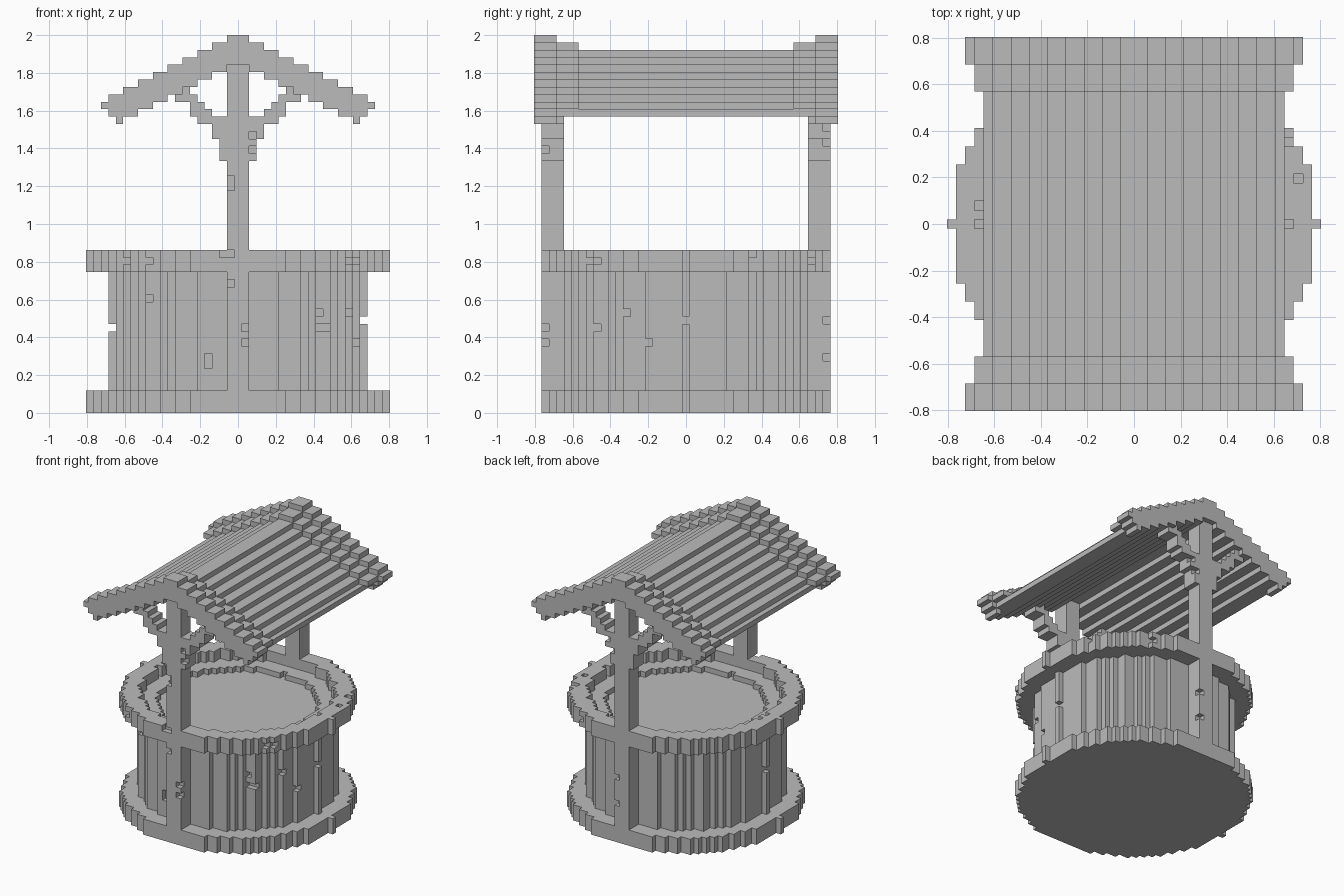
import bpy, bmesh

cube = bpy.data.objects.get("Cube")
if cube:
    bpy.data.objects.remove(cube, do_unlink=True)

U = 2 / 51            # edge length of one block
cells = {}            # block position -> part name


def fill(part, xs, ys, zs):
    """Fill a box of blocks, keeping blocks already placed."""
    for x in xs:
        for y in ys:
            for z in zs:
                cells.setdefault((x, y, z), part)


def disc(part, inner, outer, zs):
    """Fill a round plate or ring, cut flat at the front and back."""
    for x in range(-20, 21):
        for y in range(-19, 20):
            d = x * x + y * y
            if inner < 0 or d > inner * inner:
                if d <= outer * outer:
                    fill(part, [x], [y], zs)


# Posts and their stepped braces
ends = (range(-19, -16), range(17, 20))
brace_steps = {2: (34, 40), 3: (37, 40), 4: (39, 41), 5: (39, 42),
               6: (40, 43), 7: (42, 44), 8: (42, 44)}
for name, ys in zip(("front", "back"), ends):
    fill(name + "_post", range(-1, 2), ys, range(47))
    for x, (low, high) in brace_steps.items():
        fill(name + "_braces", (x, -x), ys, range(low, high))

# Round well: base, water, wall and raised rim
disc("base_ring", -1, 20, range(3))
disc("water", -1, 14, [18])
disc("well_wall", -1, 17, range(3, 18))
disc("well_wall", 14, 17, range(18, 20))
disc("rim_ring", 17, 20, range(19, 22))

# Stepped gable roof, with thicker and wider boards towards the ends
for y in range(-20, 21):
    depth = abs(y)
    layer = 2 if depth >= 18 else 1 if depth >= 15 else 0
    part = ("roof_planks", "inner_gable_boards", "outer_gable_boards")[layer]
    for x in range(-16 - layer, 17 + layer):
        a = abs(x)
        top = 49 + layer - a // 2
        bottom = 47 - a // 2
        if a >= 17:
            bottom = a + 23 if layer == 2 else 41
        elif layer < 2:
            bottom = max(bottom, 40)
        fill(part, [x], [y], range(bottom, top))


def chip(ray):
    """Knock out the first block met along a line."""
    for cell in ray:
        if cell in cells:
            del cells[cell]
            return


# Worn chips on the front, the left side, the rim and the back post
front_chips = [(-1, 30), (-1, 31), (-1, 17), (1, 11), (1, 9), (-1, 21), (-2, 21),
               (-4, 6), (-4, 7), (-12, 15), (11, 13), (12, 11), (-15, 20),
               (-12, 20), (15, 20), (2, 37), (2, 35)]
for x, z in front_chips:
    chip((x, y, z) for y in range(-20, 21))
side_chips = [(-8, 13), (-12, 11), (-5, 9), (0, 12), (-12, 20), (9, 21),
              (17, 20), (19, 12), (19, 7), (19, 38), (19, 36)]
for y, z in side_chips:
    chip((x, y, z) for x in range(20, -21, -1))
for x, y, z in [(-17, 0, 11), (18, 5, 21), (-17, 2, 21)]:
    chip([(x, y, z)])

# One stone-grey material
grey = bpy.data.materials.new("stone_grey")
grey.use_nodes = True
colour = (0.5, 0.5, 0.5, 1)
grey.diffuse_color = colour
grey.node_tree.nodes["Principled BSDF"].inputs["Base Color"].default_value = colour


def build(part):
    """Skin the exposed sides of a part's blocks and merge flat areas."""
    bm = bmesh.new()
    verts = {}

    def corner(p):
        if p not in verts:
            verts[p] = bm.verts.new(((p[0] - 0.5) * U, (p[1] - 0.5) * U, p[2] * U))
        return verts[p]

    for cell in [c for c, owner in cells.items() if owner == part]:
        for axis in range(3):
            for side in (0, 1):
                beside = list(cell)
                beside[axis] += 2 * side - 1
                if tuple(beside) in cells:
                    continue
                quad = []
                for i, j in ((0, 0), (1, 0), (1, 1), (0, 1)):
                    p = list(cell)
                    p[axis] += side
                    p[(axis + 1) % 3] += i
                    p[(axis + 2) % 3] += j
                    quad.append(corner(tuple(p)))
                bm.faces.new(quad if side else quad[::-1])
    bm.normal_update()
    bmesh.ops.dissolve_limit(bm, angle_limit=0.01, verts=bm.verts[:], edges=bm.edges[:])
    mesh = bpy.data.meshes.new(part)
    bm.to_mesh(mesh)
    bm.free()
    mesh.materials.append(grey)
    bpy.context.collection.objects.link(bpy.data.objects.new(part, mesh))


for part in sorted(set(cells.values())):
    build(part)
